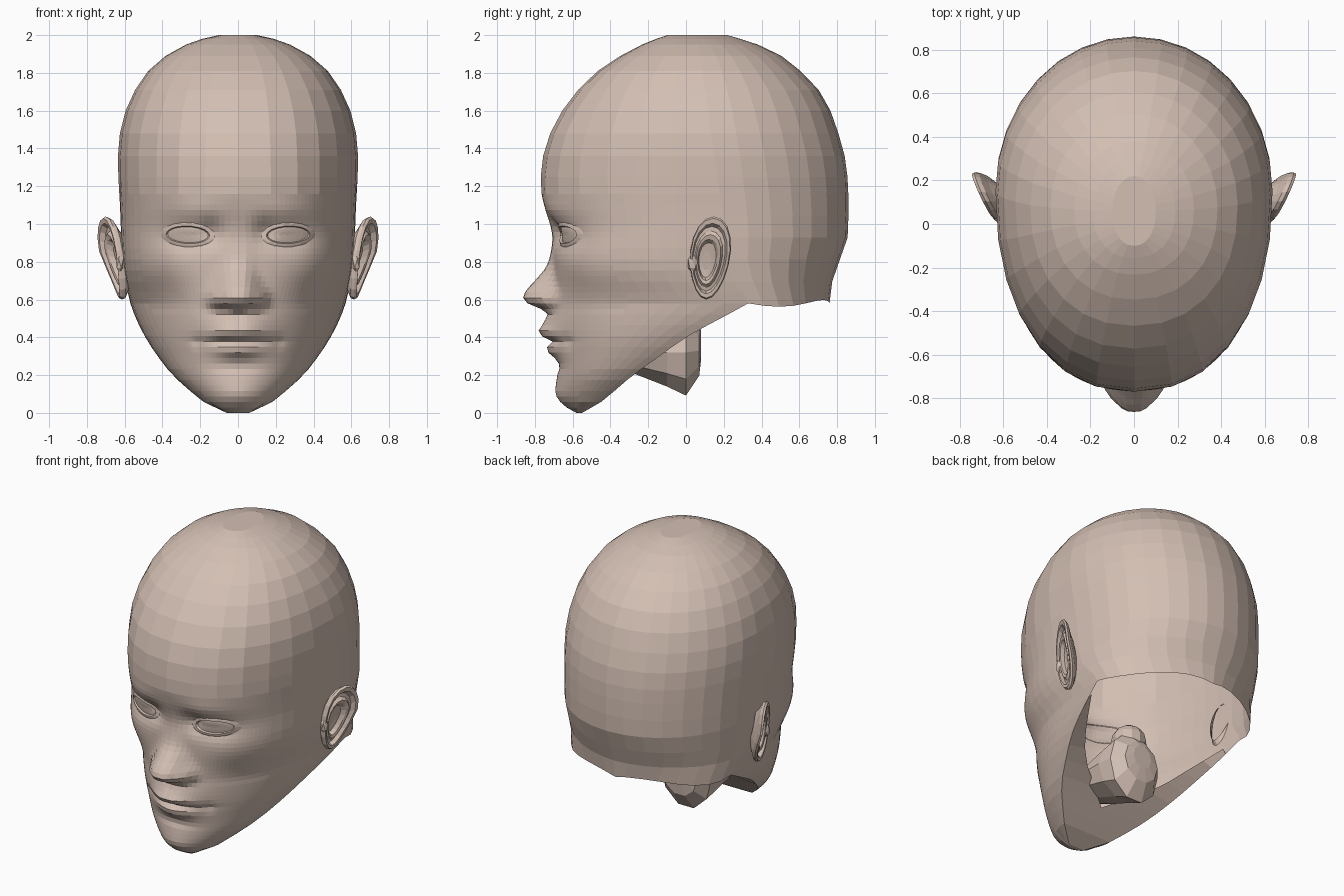
import bpy, bmesh
from math import sin, cos, pi, exp, radians

cube = bpy.data.objects.get("Cube")
if cube:
    bpy.data.objects.remove(cube)

skin = bpy.data.materials.new("skin")
skin.use_nodes = True
skin.diffuse_color = (0.65, 0.52, 0.45, 1)
skin.node_tree.nodes["Principled BSDF"].inputs["Base Color"].default_value = skin.diffuse_color


def finish(name, bm, mirror=True):
    bmesh.ops.recalc_face_normals(bm, faces=bm.faces)
    mesh = bpy.data.meshes.new(name)
    bm.to_mesh(mesh)
    bm.free()
    mesh.materials.append(skin)
    ob = bpy.data.objects.new(name, mesh)
    bpy.context.collection.objects.link(ob)
    if mirror:
        mod = ob.modifiers.new("mirror", 'MIRROR')
        mod.merge_threshold = 0.0005


def loft(bm, rings, cap_start=False, cap_end=True):
    loops = [[bm.verts.new(p) for p in r] for r in rings]
    n = len(loops[0])
    for a, b in zip(loops, loops[1:]):
        for k in range(n):
            bm.faces.new((a[k], a[(k + 1) % n], b[(k + 1) % n], b[k]))
    if cap_start:
        bm.faces.new(loops[0])
    if cap_end:
        bm.faces.new(loops[-1])


def curve(table, z):
    """Smooth interpolation through a table of (height, value)."""
    last = len(table) - 1
    z = min(max(z, table[0][0]), table[-1][0])
    k = next(i for i in range(last) if z <= table[i + 1][0])

    def slope(i):
        (za, va), (zb, vb) = table[max(0, i - 1)], table[min(last, i + 1)]
        return (vb - va) / (zb - za)
    (z0, v0), (z1, v1) = table[k], table[k + 1]
    h = z1 - z0
    t = (z - z0) / h
    s = t * t * (3 - 2 * t)
    return v0 + (v1 - v0) * s + h * t * (1 - t) * ((1 - t) * slope(k) - t * slope(k + 1))


# Head profiles by height: half width, face line, widest depth, back line, roundness
WIDTH = [(0, .06), (.03, .135), (.06, .185), (.1, .235), (.2, .345), (.3, .425), (.4, .49),
         (.5, .54), (.6, .575), (.8, .61), (1.1, .625), (1.3, .635), (1.45, .63), (1.6, .595),
         (1.7, .55), (1.8, .485), (1.9, .37), (1.95, .275), (1.98, .19), (2, .1)]
FRONT = [(0, -.58), (.04, -.645), (.1, -.68), (.2, -.685), (.35, -.695), (.5, -.705), (.7, -.70),
         (.9, -.705), (.98, -.715), (1.08, -.745), (1.18, -.767), (1.3, -.765), (1.44, -.735),
         (1.6, -.655), (1.7, -.58), (1.8, -.48), (1.9, -.33), (1.96, -.21), (2, -.1)]
MIDDLE = [(0, -.55), (.05, -.46), (.2, -.28), (.3, -.14), (.4, 0), (.52, .22), (.58, .33), (.75, .22),
          (1, .2), (2, .06)]
BACK = [(.58, .76), (.7, .775), (.8, .81), (.9, .85), (1, .86), (1.3, .85), (1.5, .8), (1.7, .71),
        (1.88, .52), (1.95, .38), (2, .22)]
ROUND = [(0, 2), (.35, 2), (.6, 2.2), (.8, 2.45), (1, 2.35), (1.25, 2.25), (2, 2.2)]
# Nose height and half width by height
NOSE = [(.52, 0), (.54, .025), (.558, .07), (.578, .125), (.612, .158), (.65, .143), (.7, .1), (.78, .036),
        (.9, .004), (1, 0)]
NOSE_W = [(.52, .1), (.57, .125), (.63, .125), (.7, .1), (.78, .08), (.95, .06)]
# Soft forms of the face: x, z, spread x, spread z, height
FORMS = [(.125, .605, .03, .035, .025), (.055, .555, .03, .012, -.015),  # nostrils
         (.14, .96, .06, .065, -.03), (.26, .93, .13, .065, -.035),      # eye sockets
         (.24, 1.08, .14, .05, .01), (.4, .8, .14, .12, .015),           # brows, cheekbones
         (0, .45, .17, .09, .055), (0, .51, .025, .035, -.008),          # muzzle, groove
         (.04, .425, .11, .032, .03), (0, .332, .12, .03, .035),         # lips
         (0, .376, .17, .015, -.026), (.22, .375, .03, .03, -.01),       # mouth line, corners
         (0, .245, .14, .035, -.02), (0, .1, .1, .05, .01)]              # chin


def relief(x, z):
    d = curve(NOSE, z) * exp(-(x / curve(NOSE_W, z)) ** 3)
    for fx, fz, sx, sz, h in FORMS:
        d += h * exp(-((x - fx) / sx) ** 2 - ((z - fz) / sz) ** 2)
    return d


def face_y(x, z):
    mid, s, p = curve(MIDDLE, z), min(1, x / curve(WIDTH, z)), curve(ROUND, z)
    return mid + (curve(FRONT, z) - mid) * (1 - s ** p) ** (1 / p) - relief(x, z)


# Head shell: fine grid on the face, coarser toward the skull
angles = [2.25 * k for k in range(24)] + [54 + 6 * k for k in range(6)] + [90 + 11.25 * k for k in range(9)]
LAST = len(angles) - 1
CHEEK, SIDE, BASE, BROW = 24, 30, 20, 40
levels = [.029 * k for k in range(BROW + 1)] + [1.25, 1.36, 1.48, 1.6, 1.71, 1.81, 1.89, 1.95, 1.98, 2]
TOP = len(levels) - 1
head = bmesh.new()
grid = {}


def point(i, j):
    if (i, j) not in grid:
        z, a = levels[i], radians(angles[j])
        mid, w = curve(MIDDLE, z), curve(WIDTH, z)
        power = 2 / curve(ROUND, z) if j < SIDE else 1 + max(0, .8 - z) * 1.2
        x = 0 if j in (0, LAST) else w * sin(a) ** power
        y = face_y(x, z) if j < SIDE else mid - (curve(BACK, z) - mid) * cos(a) if j > SIDE else mid
        if i == BASE and j > SIDE:
            z -= .018 * sin(4 * a)
        grid[i, j] = head.verts.new((x, y, z))
    return grid[i, j]


def block(i0, i1, j0, j1):
    edge = ([(i0, j) for j in range(j0, j1)] + [(i, j1) for i in range(i0, i1)] +
            [(i1, j) for j in range(j1, j0, -1)] + [(i, j0) for i in range(i1, i0, -1)])
    corners = {(i0, j0), (i0, j1), (i1, j0), (i1, j1)}
    head.faces.new([point(*k) for k in edge if k in corners or k in grid])


def region(rows, cols):
    for i0, i1 in zip(rows, rows[1:]):
        for j0, j1 in zip(cols, cols[1:]):
            block(i0, i1, j0, j1)


region(range(BROW + 1), range(CHEEK + 1))
region(range(0, BROW + 1, 2), range(CHEEK, SIDE + 1))
region(range(BASE, BROW + 1, 4), range(SIDE, LAST + 1))
crown = list(range(0, CHEEK, 6)) + list(range(CHEEK, SIDE, 2)) + list(range(SIDE, LAST + 1))
region(range(BROW, TOP + 1), crown)
centre = head.verts.new((0, curve(MIDDLE, 2), 2))
for a, b in zip(crown, crown[1:]):
    head.faces.new((point(TOP, a), point(TOP, b), centre))

# Underside of the chin, narrowing to a lip along the jaw
rim = [point(2 * k, SIDE) for k in range(10)]
reach = [0, 0, 0, 0, .3, .58, .72, .8, .88, .96]
inner = [head.verts.new((v.co.x * f, v.co.y, v.co.z + .03 * f)) for v, f in zip(rim, reach)]
for k in range(len(rim) - 1):
    head.faces.new((rim[k], rim[k + 1], inner[k + 1], inner[k]))
head.faces.new([point(0, j) for j in range(SIDE + 1)] + [inner[0]])
finish("head", head)


# Eyes and lids: almond loops laid on the face
def almond(scale, lift, n=18):
    ring = []
    for k in range(n):
        a = 2 * pi * k / n
        x = .265 + .108 * cos(a) * (.4 + .6 * scale)
        z = .943 + .042 * sin(a) * scale + .004 * cos(a)
        ring.append((x, face_y(x, z) - lift, z))
    return ring


def dome(scale, lift):
    ring = []
    for x, _, z in almond(1, 0):
        x, z = .265 + (x - .265) * scale, .943 + (z - .943) * scale
        ring.append((x, face_y(x, z) - lift, z))
    return ring


lids = bmesh.new()
loft(lids, [almond(s, h) for s, h in ((1.65, -.004), (1.4, .006), (1.12, .014), (1, .004))], cap_end=False)
finish("eyelids", lids)

eyes = bmesh.new()
loft(eyes, [dome(s, h) for s, h in ((1.03, .003), (.75, .01), (.45, .015), (.15, .017))])
finish("eyeballs", eyes)


# Ears: nested egg-shaped loops, flaring outward toward the back
def ear_ring(scale, depth, n=18):
    ring = []
    for k in range(n):
        a = 2 * pi * k / n
        v = cos(a) * scale
        y = .127 + .122 * sin(a) * scale * (.87 + .13 * cos(a)) + .02 * v - .025 * (1 - scale)
        z = .82 + .22 * v - .02 * (1 - scale)
        flare = min(1, .3 + 2.6 * (z - .6))
        ring.append((.6 + .08 * (z - .6) + .45 * y * flare + depth, y, z))
    return ring


ears = bmesh.new()
loft(ears, [ear_ring(s, d) for s, d in ((.6, -.07), (.75, -.045), (.96, -.02), (1, 0), (.96, .014), (.85, .012),
                                        (.78, -.014), (.68, -.012), (.6, .004), (.5, -.002),
                                        (.42, -.03), (.22, -.036))])
finish("ears", ears)

tragus = bmesh.new()
bmesh.ops.create_icosphere(tragus, subdivisions=1, radius=.04)
for v in tragus.verts:
    v.co = (.625 + v.co.x * .6, .035 + v.co.y * .7, .79 + v.co.z * 1.3)
finish("ear_tragus", tragus)

# Mouth cavity: a sac running back from the lips and hanging below the jaw
sac = bmesh.new()
rings = []
for y, zc, w, h in ((-.62, .375, .13, .015), (-.5, .37, .17, .06), (-.27, .32, .2, .12),
                    (-.1, .32, .2, .19), (0, .32, .19, .24), (.07, .33, .13, .14), (.08, .36, .07, .08)):
    rings.append([(w * cos(pi * k / 5), y, zc + h * sin(pi * k / 5)) for k in range(10)])
loft(sac, rings, cap_start=True)
finish("mouth_cavity", sac, mirror=False)

# Throat: rounded bulge on top of the sac
throat = bmesh.new()
bmesh.ops.create_uvsphere(throat, u_segments=12, v_segments=8, radius=.11)
bmesh.ops.translate(throat, verts=throat.verts, vec=(0, -.05, .52))
finish("throat", throat, mirror=False)
